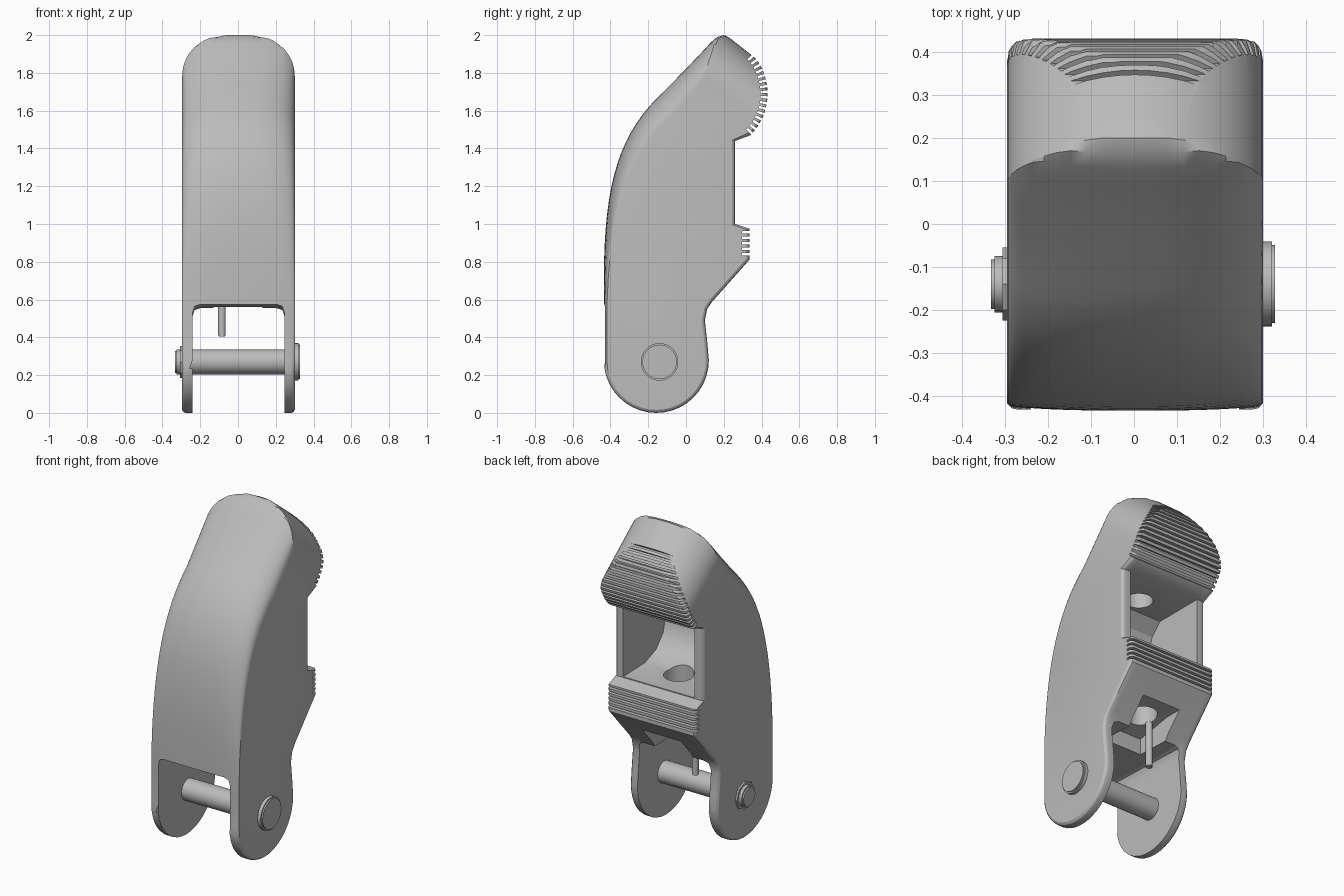
import bpy, bmesh
from math import sin, cos, radians, pi
from mathutils import Vector, Matrix
from mathutils.geometry import interpolate_bezier

if "Cube" in bpy.data.objects:
    bpy.data.objects.remove(bpy.data.objects["Cube"])

grey = bpy.data.materials.new("light grey")
grey.use_nodes = True
grey.diffuse_color = (0.5, 0.5, 0.5, 1)
grey.node_tree.nodes["Principled BSDF"].inputs["Base Color"].default_value = (0.5, 0.5, 0.5, 1)


def finish(name, bm):
    bmesh.ops.recalc_face_normals(bm, faces=bm.faces)
    mesh = bpy.data.meshes.new(name)
    bm.to_mesh(mesh)
    bm.free()
    obj = bpy.data.objects.new(name, mesh)
    bpy.context.collection.objects.link(obj)
    mesh.materials.append(grey)
    return obj


def smooth(obj, angle=30):
    bpy.ops.object.select_all(action='DESELECT')
    obj.select_set(True)
    bpy.context.view_layer.objects.active = obj
    bpy.ops.object.shade_smooth_by_angle(angle=radians(angle))


def loft(name, rings):
    """Skin equal rings of points and close both ends."""
    bm = bmesh.new()
    loops = [[bm.verts.new(p) for p in ring] for ring in rings]
    n = len(loops[0])
    for a, b in zip(loops, loops[1:]):
        for i in range(n):
            j = (i + 1) % n
            bm.faces.new((a[i], a[j], b[j], b[i]))
    bm.faces.new(loops[0])
    bm.faces.new(loops[-1])
    return finish(name, bm)


def prism(name, outline, x0, x1):
    return loft(name, [[(x, y, z) for y, z in outline] for x in (x0, x1)])


def rod(name, center, radius, depth, axis='X', sides=32, bevel=0):
    bm = bmesh.new()
    turn = Matrix.Rotation(pi / 2, 4, 'Y') if axis == 'X' else Matrix()
    bmesh.ops.create_cone(bm, cap_ends=True, segments=sides, radius1=radius, radius2=radius,
                          depth=depth, matrix=Matrix.Translation(center) @ turn)
    if bevel:
        rims = [e for e in bm.edges if any(len(f.verts) > 4 for f in e.link_faces)]
        bmesh.ops.bevel(bm, geom=rims, offset=bevel, segments=2, affect='EDGES')
    return finish(name, bm)


def cut(target, cutter):
    cutter.hide_render = True
    mod = target.modifiers.new("cut", 'BOOLEAN')
    mod.operation = 'DIFFERENCE'
    mod.solver = 'EXACT'
    mod.object = cutter
    bpy.context.view_layer.objects.active = target
    bpy.ops.object.modifier_apply(modifier=mod.name)
    bpy.data.objects.remove(cutter)


# Side outline: front curve, sloping cap, ridged pad, window edge, lower pad, lug
front = [Vector((-0.435, z)) for z in (0.28, 0.45, 0.58)]
front += [p.to_2d() for p in interpolate_bezier(
    Vector((-0.435, 0.7, 0)), Vector((-0.435, 1.2, 0)),
    Vector((-0.36, 1.46, 0)), Vector((-0.15, 1.67, 0)), 16)]
cap = [Vector(p) for p in ((-0.07, 1.75), (0.01, 1.832), (0.09, 1.916), (0.13, 1.96),
                           (0.165, 1.99), (0.2, 2.0), (0.225, 1.99))]
pad_c, pad_r = Vector((0.12, 1.69)), 0.312
back = [Vector((0.25, 1.97))]
for i in range(17):
    a = radians(43 - 88 * i / 16)
    back.append(pad_c + pad_r * Vector((cos(a), sin(a))))
back += [Vector(p) for p in ((0.26, 1.44), (0.26, 1.0), (0.335, 0.975), (0.335, 0.81),
                             (0.14, 0.59), (0.112, 0.55), (0.1, 0.49), (0.113, 0.37))]
for i in range(20):
    a = -pi * i / 20
    back.append(Vector((-0.157 + 0.278 * cos(a), 0.278 + 0.278 * sin(a))))
outline = front + cap + back
count = len(outline)

# Cap plane axes: along the slope, and out of the cap
tip = Vector((0.25, 1.97))
along, out = Vector((0.617, 0.787)), Vector((-0.787, 0.617))
MID, HALF = 0.0025, 0.298


def body_ring(u):
    """Side outline at width fraction u, with rounded front, cap and fingertip."""
    w = abs(u)
    g = max(0.04, (1 - w ** 2.3) ** (1 / 2.3)) if w < 1 else 0.04
    edge = 0.016 * max(0, (w - 0.94) / 0.06) ** 2
    limit = -0.24 * (1 - max(0, 1 - w * w) ** 0.5)
    ring = []
    for i, p in enumerate(outline):
        t = (outline[(i + 1) % count] - outline[i - 1]).normalized()
        normal = Vector((-t.y, t.x))
        s, n = (p - tip).dot(along), (p - tip).dot(out)
        if i < len(front):
            k = min(1, max(0, (p.y - 0.6) / 1.07))
            q = p - normal * (0.018 + 0.112 * k ** 1.3) * (1 - g)
        elif i < len(front) + len(cap):
            q = tip + along * s + out * n * g
        else:
            q = p - normal * edge
        if p.y > 1.4:
            s, n = (q - tip).dot(along), (q - tip).dot(out)
            q = tip + along * min(s, limit) + out * n
        ring.append((MID + HALF * u, q.x, q.y))
    return ring


half = [0.12, 0.25, 0.38, 0.5, 0.61, 0.71, 0.8, 0.87, 0.93, 0.965, 0.988, 1]
body = loft("finger_body", [body_ring(u) for u in [-h for h in reversed(half)] + [0] + half])

# Gap between the hinge arms, with rounded upper corners
gap = [(-0.24, -0.1), (-0.24, 0.54), (-0.23, 0.57), (-0.2, 0.58),
       (0.205, 0.58), (0.235, 0.57), (0.245, 0.54), (0.245, -0.1)]
cut(body, loft("gap_cutter", [[(x, y, z - drop if z > 0 else z) for x, z in gap]
                              for y, drop in ((-0.6, 0), (0.5, 0.04))]))

# Window at the back, its floor curving up into the front wall
window = [(0.5, 1.0), (0.05, 1.01), (-0.06, 1.05), (-0.13, 1.13), (-0.16, 1.25),
          (-0.13, 1.37), (-0.06, 1.44), (0.5, 1.44)]
cut(body, prism("window_cutter", window, -0.24, 0.245))

# Holes through floor and roof of the window, and the pocket under the lower pad
cut(body, rod("floor_hole_cutter", (0, 0.07, 0.8), 0.085, 0.6, 'Z'))
cut(body, rod("roof_hole_cutter", (0, 0.04, 1.48), 0.08, 0.16, 'Z'))
pocket = [(-0.1, 0.5), (-0.1, 0.66), (0.13, 0.7), (0.3, 0.7), (0.3, 0.5)]
cut(body, prism("pocket_cutter", pocket, -0.13, 0.13))

# Grip grooves: fanned on the upper pad, level on the lower pad
grooves = [(pad_c + pad_r * Vector((cos(a), sin(a))), a)
           for a in (radians(40.5 - 83 * i / 15) for i in range(16))]
grooves += [(Vector((0.335, 0.84 + 0.029 * i)), 0) for i in range(5)]
bm = bmesh.new()
for p, a in grooves:
    bmesh.ops.create_cube(bm, size=1, matrix=Matrix.Translation((0, p.x, p.y))
                          @ Matrix.Rotation(a, 4, 'X') @ Matrix.Diagonal((0.8, 0.075, 0.013, 1)))
cut(body, finish("groove_cutter", bm))
smooth(body)

# Hinge pin with a wide head on one side and a small collared end on the other
PY, PZ = -0.14, 0.27
smooth(rod("hinge_pin", (0, PY, PZ), 0.066, 0.62))
smooth(rod("pin_head", (0.308, PY, PZ), 0.099, 0.042, bevel=0.008))
smooth(rod("pin_collar", (-0.298, PY, PZ), 0.085, 0.016, sides=8))
smooth(rod("pin_end", (-0.314, PY, PZ), 0.066, 0.038, sides=16, bevel=0.008))

# Small peg hanging from the roof of the gap
smooth(rod("roof_peg", (-0.085, 0.03, 0.55), 0.02, 0.29, 'Z', 16, 0.005))
